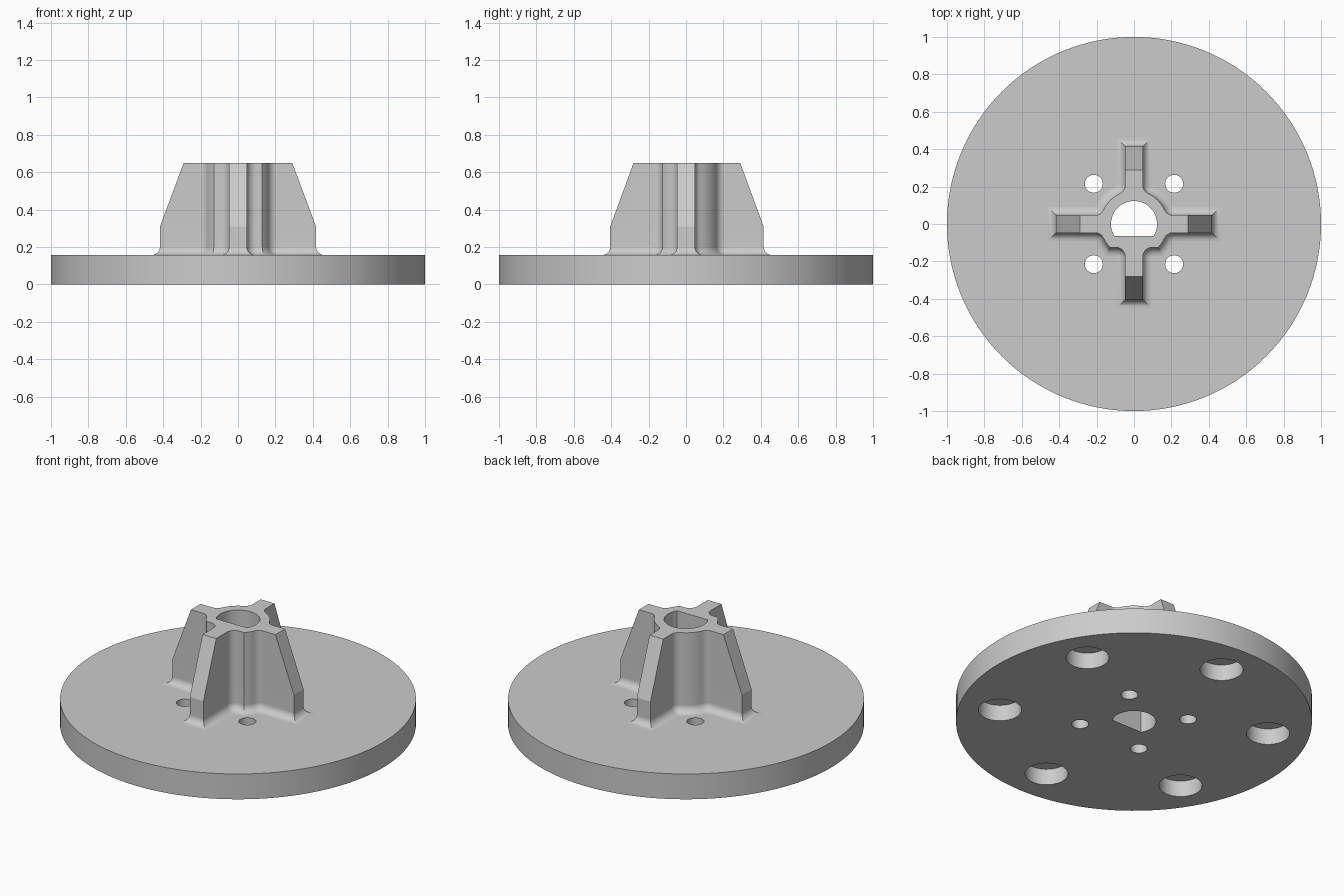
import bpy, bmesh
from math import sin, cos, asin, pi, radians, sqrt
from mathutils import Vector

cube = bpy.data.objects.get("Cube")
if cube:
    bpy.data.objects.remove(cube, do_unlink=True)

grey = bpy.data.materials.new("plain grey")
grey.use_nodes = True
grey.diffuse_color = (0.6, 0.6, 0.6, 1)
grey.node_tree.nodes["Principled BSDF"].inputs["Base Color"].default_value = (0.6, 0.6, 0.6, 1)

TOP = 0.157       # upper face of the disc
PEAK = 0.65       # top of the hub
RIB = 0.047       # half thickness of a rib
CORE = 0.18       # radius of the hub core
FILLET = 0.05     # rounding between core and ribs
FLARE = 0.045     # rounding where the hub meets the disc


def arc(cx, cy, r, start, end, steps):
    angles = [start + (end - start) * i / steps for i in range(steps + 1)]
    return [Vector((cx + r * cos(a), cy + r * sin(a))) for a in angles]


def loft(name, rings):
    """Closed solid through matching rings, given as (outline, height)."""
    bm = bmesh.new()
    loops = [[bm.verts.new((p.x, p.y, z)) for p in pts] for pts, z in rings]
    for low, high in zip(loops, loops[1:]):
        for i in range(len(low)):
            j = (i + 1) % len(low)
            bm.faces.new((low[i], low[j], high[j], high[i]))
    bm.faces.new(loops[0][::-1])
    bm.faces.new(loops[-1])
    mesh = bpy.data.meshes.new(name)
    bm.to_mesh(mesh)
    bm.free()
    ob = bpy.data.objects.new(name, mesh)
    bpy.context.collection.objects.link(ob)
    mesh.materials.append(grey)
    return ob


def cylinder(name, x, y, r, low, high, sides):
    pts = arc(x, y, r, 0, 2 * pi, sides)[:-1]
    return loft(name, [(pts, low), (pts, high)])


def activate(ob):
    bpy.ops.object.select_all(action='DESELECT')
    ob.select_set(True)
    bpy.context.view_layer.objects.active = ob


def cut(ob, cutter):
    cutter.hide_render = True
    activate(ob)
    mod = ob.modifiers.new("cut", 'BOOLEAN')
    mod.operation = 'DIFFERENCE'
    mod.solver = 'EXACT'
    mod.object = cutter
    bpy.ops.object.modifier_apply(modifier=mod.name)


def hub_outline(side, front, back):
    """Cross with a round core, flattened at the front."""
    flat = -0.125
    a = asin((RIB + FILLET) / (CORE + FILLET))
    near, far = RIB + FILLET, (CORE + FILLET) * cos(a)
    pts = [Vector((RIB, -front))]
    pts += arc(near, flat - FILLET, FILLET, pi, pi / 2, 6)
    pts += arc(0, 0, CORE, asin(flat / CORE), -a, 4)
    pts += arc(far, -near, FILLET, pi - a, pi / 2, 6)[1:]
    pts += [Vector((side, -RIB)), Vector((side, RIB))]
    pts += arc(far, near, FILLET, 1.5 * pi, pi + a, 6)
    pts += arc(0, 0, CORE, a, pi / 2 - a, 6)[1:]
    pts += arc(near, far, FILLET, 1.5 * pi - a, pi, 6)[1:]
    pts.append(Vector((RIB, back)))
    return pts + [Vector((-p.x, p.y)) for p in reversed(pts)]


def offset(pts, d):
    """Move an outline outward with mitred corners."""
    result = []
    for i, p in enumerate(pts):
        u = (p - pts[i - 1]).normalized()
        v = (pts[(i + 1) % len(pts)] - p).normalized()
        n1, n2 = Vector((u.y, -u.x)), Vector((v.y, -v.x))
        result.append(p + (n1 + n2) * d / (1 + n1.dot(n2)))
    return result


# Flat disc
disc = cylinder("base_disc", 0, 0, 1, 0, TOP, 128)

# Ribbed hub: flared foot, straight lower ribs, tapered upper ribs
wide = hub_outline(0.417, 0.405, 0.415)
narrow = hub_outline(0.29, 0.28, 0.29)
steps = 6
rings = []
for i in range(steps + 1):
    t = pi / 2 * i / steps
    rings.append((offset(wide, FLARE * (1 - sin(t))), TOP + FLARE * (1 - cos(t))))
rings += [(wide, 0.31), (narrow, PEAK)]
hub = loft("ribbed_hub", rings)

# D-shaped shaft bore through hub and disc
bore_r, bore_flat = 0.123, -0.064
edge = asin(bore_flat / bore_r)
bore_pts = arc(0, 0, bore_r, edge, pi - edge, 40)
bore = loft("bore_cutter", [(bore_pts, -0.1), (bore_pts, 0.8)])
cut(hub, bore)
cut(disc, bore)
cutters = [bore]

# Four screw holes through the disc
for x in (-1, 1):
    for y in (-1, 1):
        cutters.append(cylinder("screw_cutter", 0.215 * x, 0.215 * y, 0.048, -0.1, 0.3, 32))

# Six blind pockets in the underside
for k in range(6):
    a = radians(30 + 60 * k)
    cutters.append(cylinder("pocket_cutter", 0.765 * cos(a), 0.765 * sin(a), 0.121, -0.1, 0.1, 48))
for c in cutters[1:]:
    cut(disc, c)
for c in cutters:
    bpy.data.objects.remove(c, do_unlink=True)

# Smooth rounded faces, keep real edges sharp
for ob in (disc, hub):
    activate(ob)
    bpy.ops.object.shade_smooth_by_angle(angle=radians(18))
    ob.modifiers.new("even_shading", 'WEIGHTED_NORMAL').keep_sharp = True
